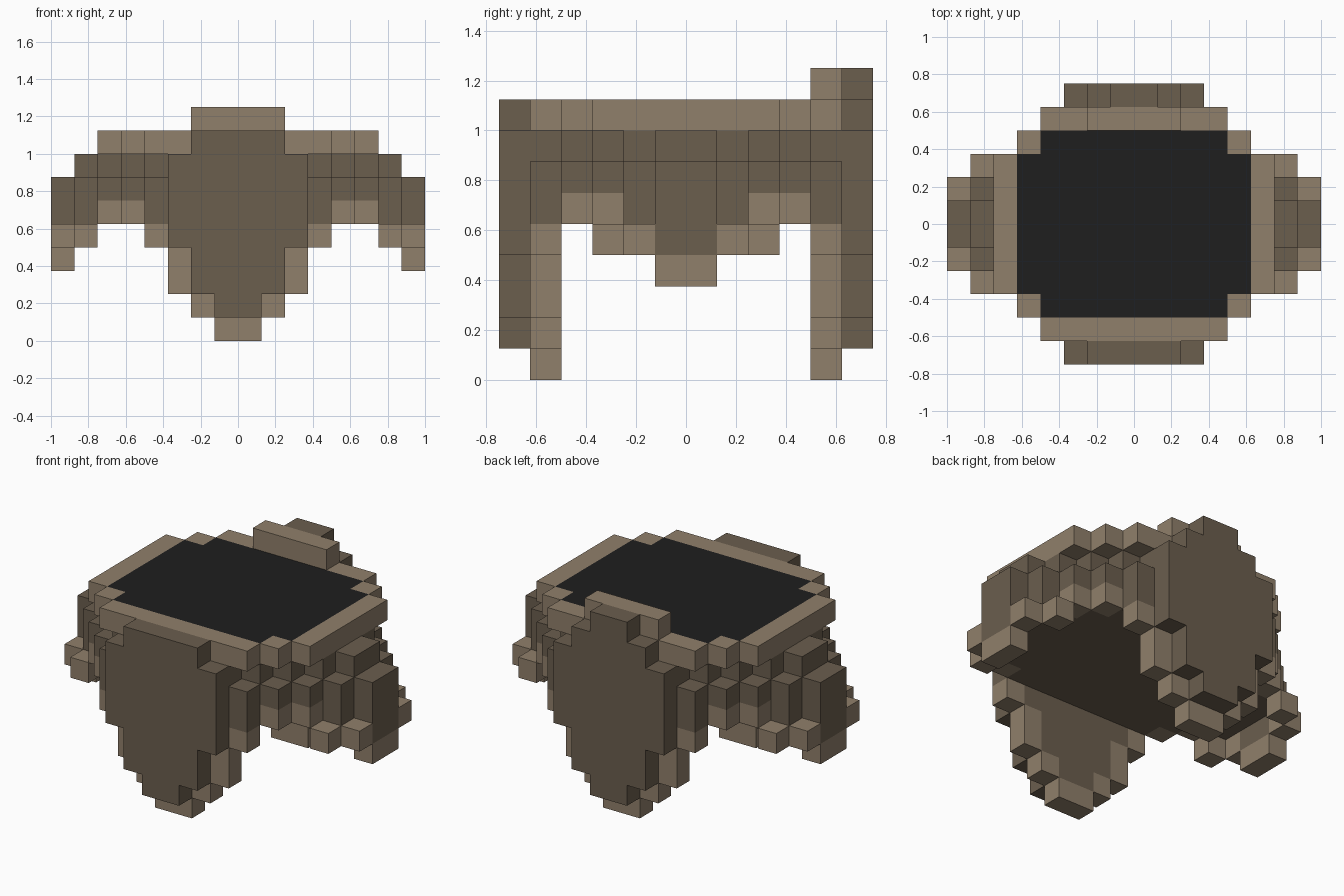
import bpy
import bmesh
from mathutils import Matrix, Vector

U = 0.125  # one block

cube = bpy.data.objects.get("Cube")
if cube:
    bpy.data.objects.remove(cube, do_unlink=True)


def material(name, rgb):
    mat = bpy.data.materials.new(name)
    mat.use_nodes = True
    mat.diffuse_color = (*rgb, 1)
    mat.node_tree.nodes["Principled BSDF"].inputs["Base Color"].default_value = (*rgb, 1)
    return mat


MATERIALS = [material("light brown", (0.28, 0.214, 0.147)),
             material("dark brown", (0.146, 0.112, 0.076)),
             material("charcoal", (0.013, 0.013, 0.013))]
LIGHT, DARK, BLACK = range(3)


def build(name, boxes):
    """Boxes are (x0, x1, y0, y1, z0, z1, colour), measured in blocks."""
    bm = bmesh.new()
    for x0, x1, y0, y1, z0, z1, colour in boxes:
        size = Vector((x1 - x0, y1 - y0, z1 - z0)) * U
        centre = Vector((x0 + x1, y0 + y1, z0 + z1)) * U / 2
        made = bmesh.ops.create_cube(
            bm, size=1, matrix=Matrix.Translation(centre) @ Matrix.Diagonal((*size, 1)))
        for face in {f for v in made["verts"] for f in v.link_faces}:
            face.material_index = colour
    mesh = bpy.data.meshes.new(name)
    bm.to_mesh(mesh)
    bm.free()
    for mat in MATERIALS:
        mesh.materials.append(mat)
    obj = bpy.data.objects.new(name, mesh)
    bpy.context.collection.objects.link(obj)
    return obj


def span(low, high, sign):
    return (low, high) if sign > 0 else (-high, -low)


def stepped(rows, z0, z1, colour):
    """Stepped round slab: each row is (y0, y1, half width), mirrored in y."""
    return [(-w, w, *span(y0, y1, s), z0, z1, colour)
            for y0, y1, w in rows for s in (-1, 1)]


# Top: rim ring, flush charcoal inlay, recessed slab and the core below it
rim = stepped([(4, 5, 4)], 8, 9, LIGHT)
for s in (-1, 1):
    rim.append((*span(5, 6, s), -3, 3, 8, 9, LIGHT))
    for m in (-1, 1):
        rim.append((*span(4, 5, s), *span(3, 4, m), 8, 9, LIGHT))
build("rim", rim)
build("top_inlay", stepped([(0, 3, 5), (3, 4, 4)], 8, 9, BLACK))
build("recessed_slab", stepped([(0, 2, 6), (2, 3, 5), (3, 4, 4), (4, 5, 3)], 7, 8, DARK))
build("core", stepped([(0, 2, 6), (2, 3, 5), (3, 4, 4)], 5, 7, DARK))

# Front and back leg plates: dark shield over a wider light-edged layer
for side, s in (("front", -1), ("back", 1)):
    outer, inner = span(5, 6, s), span(4, 5, s)
    tip = 10 if side == "back" else 9
    shield = [(-1, 1, *outer, 1, tip, DARK)]
    backing = [(-1, 1, *inner, 0, 1, LIGHT), (-1, 1, *inner, 1, 7, DARK)]
    for m in (-1, 1):
        shield += [(*span(1, 2, m), *outer, 2, 9, DARK),
                   (*span(2, 3, m), *outer, 4, 8, DARK)]
        backing += [(*span(1, 2, m), *inner, 1, 2, LIGHT),
                    (*span(1, 2, m), *inner, 2, 7, DARK),
                    (*span(2, 3, m), *inner, 2, 4, LIGHT),
                    (*span(2, 3, m), *inner, 4, 7, DARK),
                    (*span(3, 4, m), *inner, 4, 5, LIGHT),
                    (*span(3, 4, m), *inner, 5, 7, DARK)]
    build(side + "_shield", shield)
    build(side + "_leg_layer", backing)
    if side == "back":
        build("back_crest", [(-2, 2, *inner, 9, 10, LIGHT)])

# Side flaps and the stepped corner skirt
for side, s in (("right", -1), ("left", 1)):
    outer, inner = span(7, 8, s), span(6, 7, s)
    flap = [(*outer, -1, 1, 3, 4, LIGHT), (*outer, -1, 1, 4, 7, DARK),
            (*inner, -2, 2, 5, 7, DARK), (*inner, -1, 1, 7, 8, DARK)]
    for m in (-1, 1):
        flap += [(*outer, *span(1, 2, m), 4, 5, LIGHT),
                 (*inner, *span(2, 3, m), 4, 5, LIGHT)]
    build(side + "_flap", flap)
    for end, m in (("front", -1), ("back", 1)):
        skirt = []
        for x, y in ((4, 3), (5, 2)):
            cell = (*span(x, x + 1, s), *span(y, y + 1, m))
            skirt += [(*cell, 5, 6, LIGHT), (*cell, 6, 7, DARK)]
        build(f"{end}_{side}_corner_skirt", skirt)
